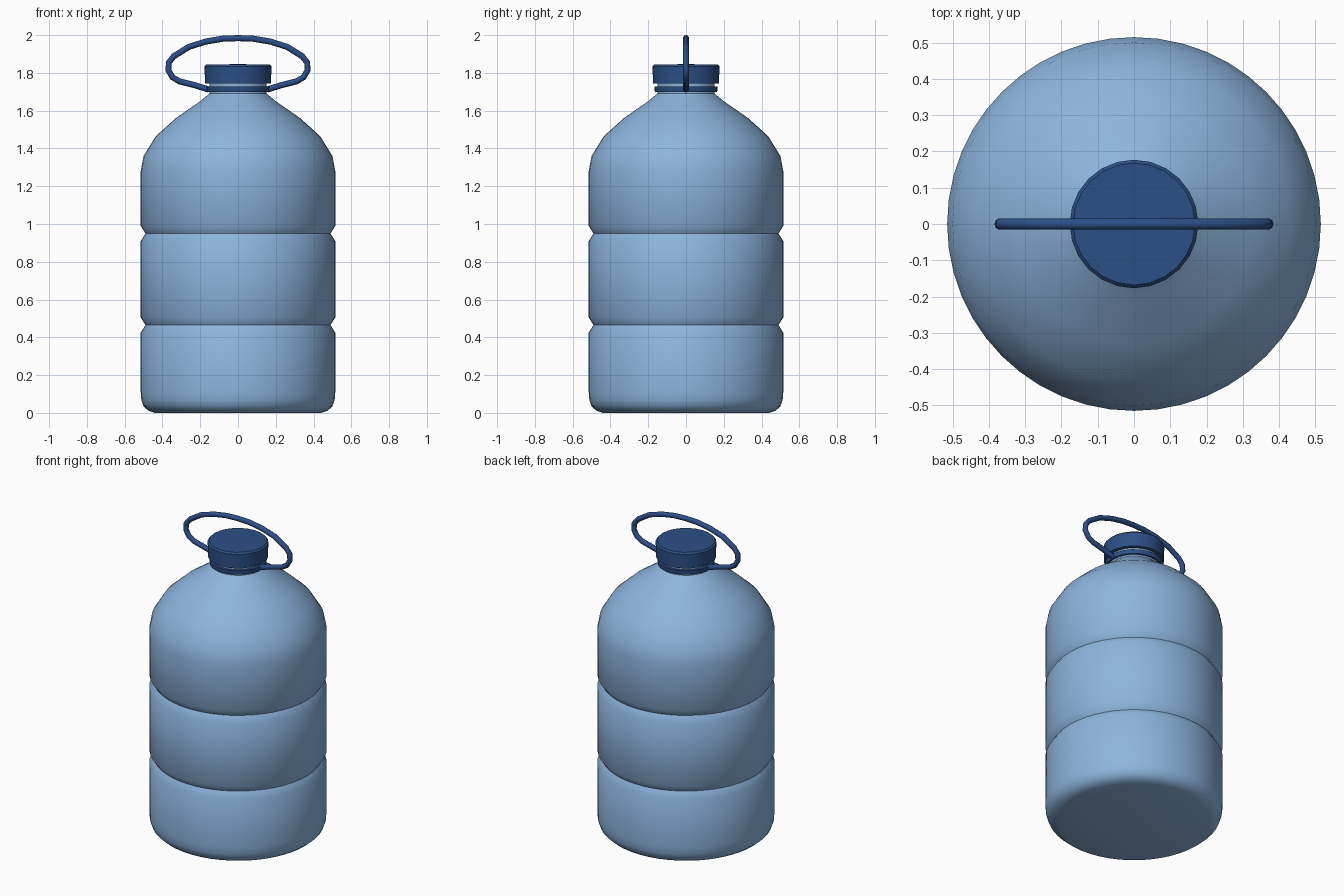
import bpy, bmesh, math
from mathutils import Matrix, Vector

cube = bpy.data.objects.get("Cube")
if cube:
    bpy.data.objects.remove(cube, do_unlink=True)


def material(name, rgb):
    m = bpy.data.materials.new(name)
    m.use_nodes = True
    m.diffuse_color = (*rgb, 1)
    m.node_tree.nodes["Principled BSDF"].inputs["Base Color"].default_value = (*rgb, 1)
    return m


light_blue = material("light_blue", (0.27, 0.46, 0.73))
dark_blue = material("dark_blue", (0.025, 0.078, 0.24))


def finish(obj, mat, angle):
    obj.data.materials.append(mat)
    bpy.ops.object.select_all(action='DESELECT')
    obj.select_set(True)
    bpy.context.view_layer.objects.active = obj
    bpy.ops.object.shade_smooth_by_angle(angle=math.radians(angle))


def lathe(name, profile, mat, sides, angle=40):
    """Spin an (r, z) profile around the z axis."""
    bm = bmesh.new()
    verts = [bm.verts.new((r, 0, z)) for r, z in profile]
    edges = [bm.edges.new(pair) for pair in zip(verts, verts[1:])]
    bmesh.ops.spin(bm, geom=verts + edges, axis=(0, 0, 1), cent=(0, 0, 0),
                   angle=math.tau, steps=sides, use_duplicate=False)
    bmesh.ops.remove_doubles(bm, verts=bm.verts, dist=1e-4)
    bmesh.ops.recalc_face_normals(bm, faces=bm.faces)
    mesh = bpy.data.meshes.new(name)
    bm.to_mesh(mesh)
    bm.free()
    obj = bpy.data.objects.new(name, mesh)
    bpy.context.collection.objects.link(obj)
    finish(obj, mat, angle)
    return obj


# Bottle body with two grooves, rounded base, shoulder and neck
R = 0.515
body = [(0, 0), (0.44, 0), (0.475, 0.012), (0.5, 0.035), (0.512, 0.07), (R, 0.11)]
for groove in (0.465, 0.95):
    body += [(R, groove - 0.04), (0.49, groove), (R, groove + 0.04)]
body += [(R, 1.28), (0.5, 1.36), (0.435, 1.465), (0.33, 1.56), (0.2, 1.65),
         (0.152, 1.69), (0.15, 1.8), (0, 1.8)]
lathe("bottle_body", body, light_blue, 48)

# Screw cap and the collar ring below it
lathe("cap", [(0, 1.745), (0.175, 1.745), (0.177, 1.835), (0.168, 1.845), (0, 1.846)],
      dark_blue, 24)
lathe("collar_ring", [(0.145, 1.7), (0.165, 1.7), (0.168, 1.727), (0.145, 1.727),
                      (0.145, 1.7)], dark_blue, 24)

# Carrying handle: one half path, mirrored, swept with a round section
half = [(0.155, 1.712), (0.23, 1.735), (0.31, 1.755), (0.347, 1.777), (0.369, 1.815),
        (0.366, 1.855), (0.34, 1.888), (0.26, 1.938), (0.17, 1.966), (0.08, 1.981)]
path = half + [(0, 1.984)] + [(-x, z) for x, z in reversed(half)]
points = [Vector((x, 0, z)) for x, z in path]
bm = bmesh.new()
rings = []
for i, p in enumerate(points):
    tangent = (points[min(i + 1, len(points) - 1)] - points[max(i - 1, 0)]).normalized()
    side = tangent.cross(Vector((0, 1, 0)))
    rings.append([bm.verts.new(p + 0.016 * (math.cos(a) * side + math.sin(a) * Vector((0, 1, 0))))
                  for a in (math.tau * k / 10 for k in range(10))])
for lower, upper in zip(rings, rings[1:]):
    for k in range(10):
        n = (k + 1) % 10
        bm.faces.new((lower[k], lower[n], upper[n], upper[k]))
bm.faces.new(rings[0])
bm.faces.new(rings[-1])
bmesh.ops.recalc_face_normals(bm, faces=bm.faces)
mesh = bpy.data.meshes.new("handle")
bm.to_mesh(mesh)
bm.free()
handle = bpy.data.objects.new("handle", mesh)
bpy.context.collection.objects.link(handle)
finish(handle, dark_blue, 40)
